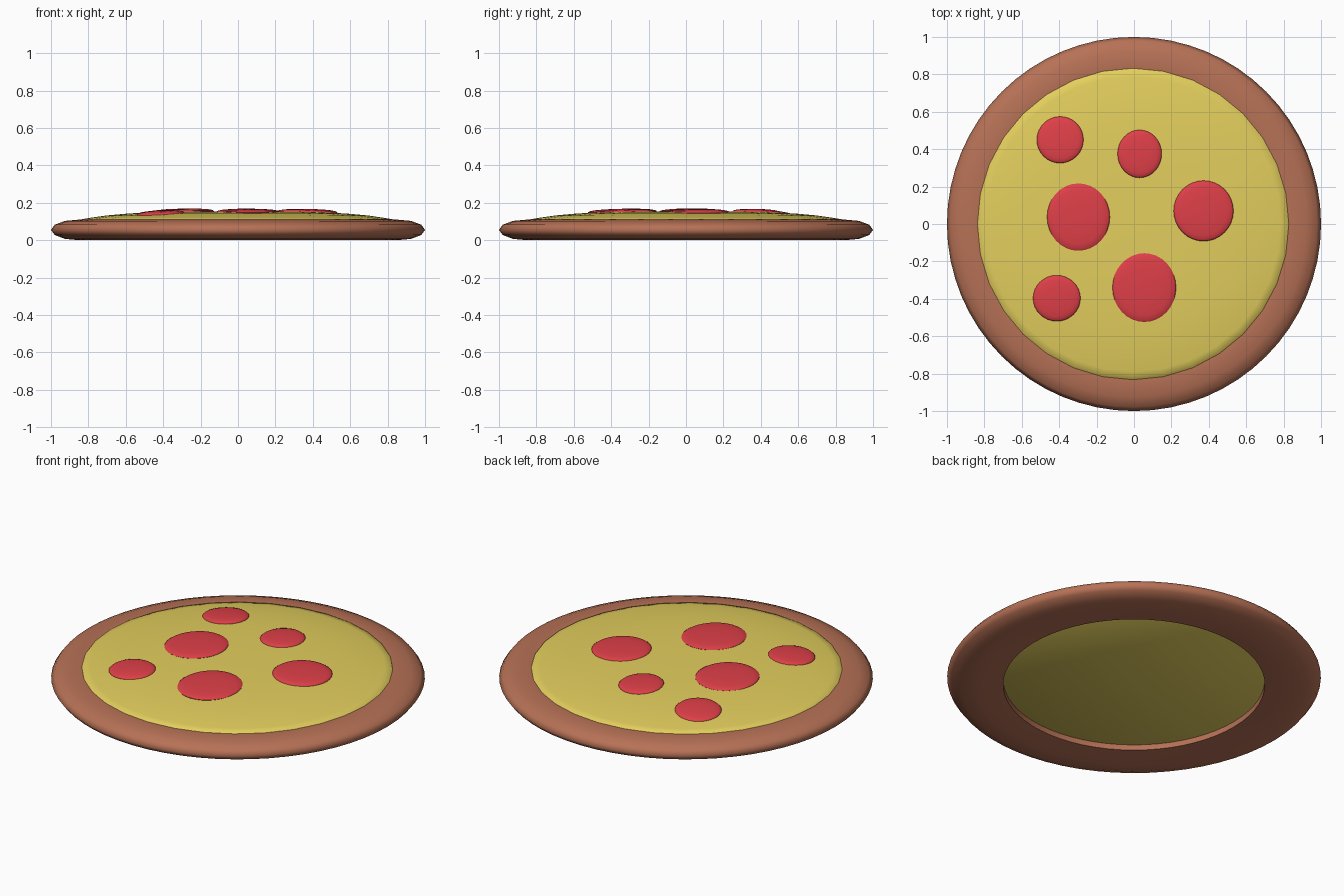
import bpy, bmesh, math
from mathutils import Matrix, Vector

if "Cube" in bpy.data.objects:
    bpy.data.objects.remove(bpy.data.objects["Cube"])


def material(name, rgb):
    m = bpy.data.materials.new(name)
    m.diffuse_color = (*rgb, 1)
    m.use_nodes = True
    m.node_tree.nodes["Principled BSDF"].inputs["Base Color"].default_value = m.diffuse_color
    return m


CRUST = material("baked crust", (0.47, 0.165, 0.092))
CHEESE = material("cheese yellow", (0.77, 0.62, 0.11))
RED = material("salami red", (0.74, 0.05, 0.065))


def lathe(name, mat, profile, segments, matrix, closed=False):
    """Spin a profile of (radius, height) points round z, then place it."""
    bm = bmesh.new()
    verts = [bm.verts.new((r, 0, z)) for r, z in profile]
    edges = [bm.edges.new(p) for p in zip(verts, verts[1:])]
    if closed:
        edges.append(bm.edges.new((verts[-1], verts[0])))
    bmesh.ops.spin(bm, geom=verts + edges, axis=(0, 0, 1), cent=(0, 0, 0),
                   angle=math.tau, steps=segments)
    bmesh.ops.remove_doubles(bm, verts=bm.verts, dist=1e-4)
    bmesh.ops.transform(bm, matrix=matrix, verts=bm.verts)
    bmesh.ops.recalc_face_normals(bm, faces=bm.faces)
    mesh = bpy.data.meshes.new(name)
    bm.to_mesh(mesh)
    bm.free()
    mesh.materials.append(mat)
    obj = bpy.data.objects.new(name, mesh)
    bpy.context.collection.objects.link(obj)
    bpy.ops.object.select_all(action='DESELECT')
    obj.select_set(True)
    bpy.context.view_layer.objects.active = obj
    bpy.ops.object.shade_smooth_by_angle(angle=math.radians(76))


# Crust: ring with a flat underside, rounded rim and straight inner wall
crust_profile = [(0.70, 0.07), (0.70, 0.008), (0.775, 0.003), (0.85, 0), (0.925, 0.007),
                 (0.98, 0.0275), (1.0, 0.055), (0.98, 0.0825), (0.925, 0.103),
                 (0.85, 0.11), (0.775, 0.103)]
lathe("crust", CRUST, crust_profile, 64, Matrix(), closed=True)

# Cheese: low dome, steeper at its rim, with a flat underside inside the ring
cheese_top = [(0.83, 0.112), (0.79, 0.119), (0.70, 0.132), (0.59, 0.142),
              (0.45, 0.150), (0.25, 0.154), (0, 0.155)]
lathe("cheese", CHEESE, [(0, 0.04), (0.75, 0.04), (0.838, 0.10)] + cheese_top, 32,
      Matrix.Translation((-0.005, 0, 0)))


def cheese_at(r):
    """Height and downhill slope of the cheese at a radius."""
    for (r1, z1), (r0, z0) in zip(cheese_top, cheese_top[1:]):
        if r >= r0:
            slope = (z0 - z1) / (r1 - r0)
            return z0 - slope * (r - r0), slope


# Salami slices: thin, nearly flat caps tilted with the cheese (x, y, rx, ry)
cap = [(0, -0.6), (0.98, -0.6), (1, 0), (0.95, 0.35), (0.8, 0.65), (0.5, 0.9), (0, 1)]
slices = [(-0.395, 0.45, 0.125, 0.125), (0.03, 0.375, 0.118, 0.128),
          (-0.297, 0.037, 0.168, 0.18), (0.372, 0.07, 0.16, 0.162),
          (0.055, -0.34, 0.17, 0.184), (-0.413, -0.397, 0.127, 0.123)]
for i, (x, y, rx, ry) in enumerate(slices):
    r = math.hypot(x, y)
    z, slope = cheese_at(r)
    normal = Vector((x / r * slope, y / r * slope, 1))
    tilt = Vector((0, 0, 1)).rotation_difference(normal).to_matrix().to_4x4()
    lathe(f"salami_slice_{i + 1}", RED, cap, 32,
          Matrix.Translation((x, y, z)) @ tilt @ Matrix.Diagonal((rx, ry, 0.016, 1)))
